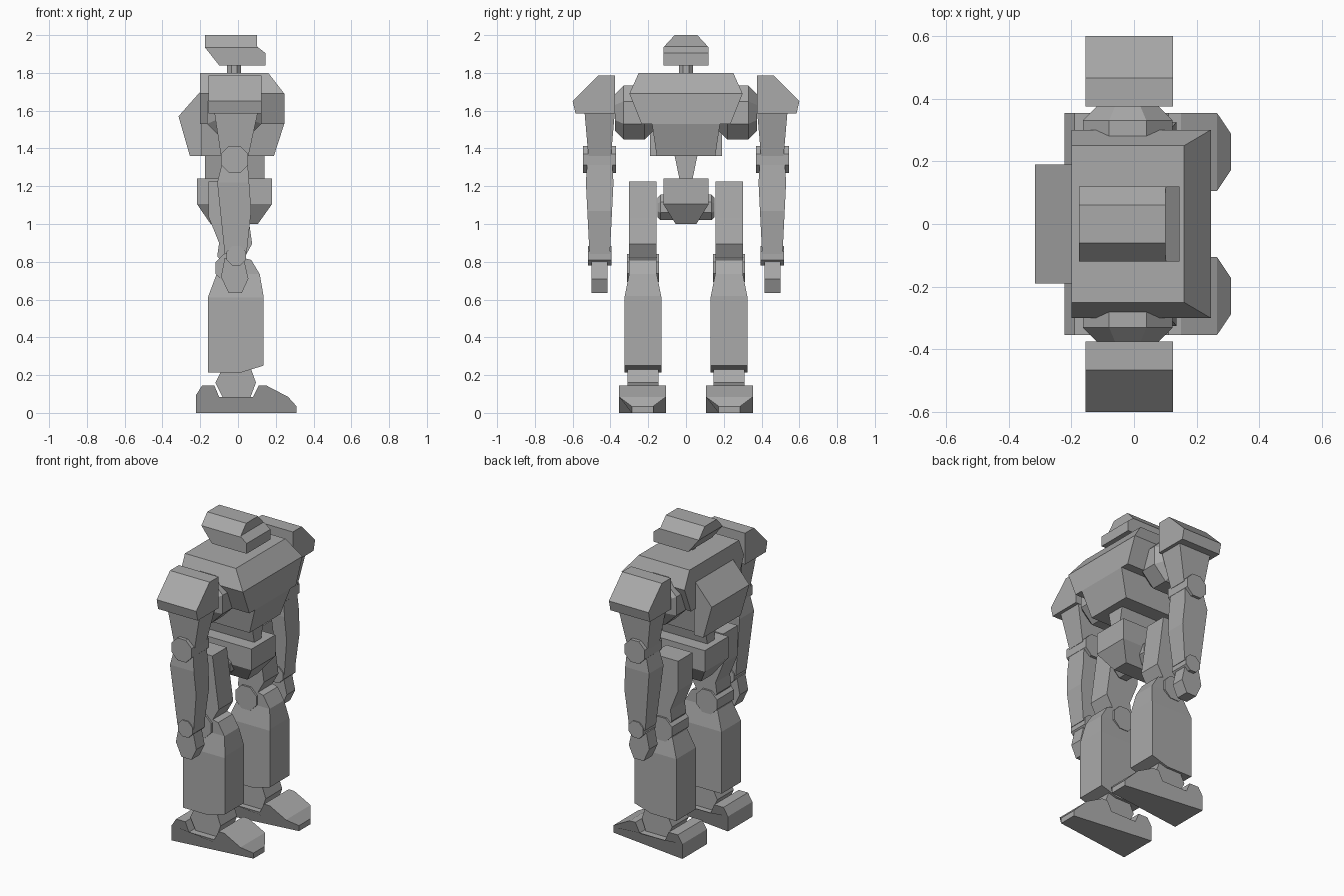
import bpy, bmesh, math
from mathutils import Matrix, Vector

default_cube = bpy.data.objects.get("Cube")
if default_cube:
    bpy.data.objects.remove(default_cube, do_unlink=True)

# One plain grey for every part
grey = bpy.data.materials.new("plain grey")
grey.use_nodes = True
colour = (0.4, 0.4, 0.4, 1)
grey.diffuse_color = colour
grey.node_tree.nodes["Principled BSDF"].inputs["Base Color"].default_value = colour


def finish(name, bm):
    """Turn a bmesh into a flat shaded object."""
    bmesh.ops.recalc_face_normals(bm, faces=bm.faces[:])
    mesh = bpy.data.meshes.new(name)
    bm.to_mesh(mesh)
    bm.free()
    mesh.materials.append(grey)
    obj = bpy.data.objects.new(name, mesh)
    bpy.context.collection.objects.link(obj)
    return obj


def width_at(height, widths):
    """Interpolate half width from (height, half width) stations, low to high."""
    if height <= widths[0][0]:
        return widths[0][1]
    for (low, a), (high, b) in zip(widths, widths[1:]):
        if height <= high:
            return a + (b - a) * (height - low) / (high - low)
    return widths[-1][1]


def plate(name, profile, widths, centre=0.0, toe=None):
    """Extrude an x-z profile along y, with a half width that varies by height."""
    if not isinstance(widths, list):
        widths = [(0, widths)]
    bm = bmesh.new()
    face = bm.faces.new([bm.verts.new((x, -1, z)) for x, z in profile])
    moved = bmesh.ops.extrude_face_region(bm, geom=[face])["geom"]
    for vert in moved:
        if isinstance(vert, bmesh.types.BMVert):
            vert.co.y = 1
    for height, _ in widths:
        bmesh.ops.bisect_plane(bm, geom=bm.verts[:] + bm.edges[:] + bm.faces[:],
                               plane_co=(0, 0, height), plane_no=(0, 0, 1), dist=0.001)
    for vert in bm.verts:
        half = width_at(vert.co.z, widths)
        if toe and vert.co.x > toe[0]:
            half *= toe[1]
        vert.co.y = centre + half * vert.co.y
    return finish(name, bm)


def disc(name, x, y, z, radius, half, axis="Y", sides=8, bevel=0.0):
    """Low sided joint, optionally with chamfered rims."""
    bm = bmesh.new()
    bmesh.ops.create_cone(bm, cap_ends=True, segments=sides, radius1=radius,
                          radius2=radius, depth=2 * half,
                          matrix=Matrix.Rotation(math.pi / sides, 4, "Z"))
    if bevel:
        rims = [e for e in bm.edges if abs(e.verts[0].co.z - e.verts[1].co.z) < half]
        bmesh.ops.bevel(bm, geom=rims, offset=bevel, segments=1, affect="EDGES")
    turn = Matrix.Rotation(math.pi / 2, 4, "X") if axis == "Y" else Matrix()
    bm.transform(Matrix.Translation(Vector((x, y, z))) @ turn)
    return finish(name, bm)


# Head and neck
plate("head", [(-.175, 2), (.1, 2), (.1, 1.94), (.145, 1.905), (.145, 1.84),
               (-.1, 1.84), (-.175, 1.935)], [(1.935, .12), (2, .06)])
disc("neck", -.02, 0, 1.81, .04, .04, axis="Z")

# Torso
plate("chest", [(-.2, 1.8), (.16, 1.8), (.245, 1.69), (.245, 1.53), (-.2, 1.53)],
      [(1.53, .235), (1.69, .3), (1.8, .25)])
plate("belly", [(-.2, 1.53), (.245, 1.53), (.19, 1.36), (-.2, 1.36)],
      [(1.36, .155), (1.53, .18)])
plate("backpack", [(-.19, 1.7), (-.2, 1.7), (-.315, 1.57), (-.255, 1.36), (-.19, 1.36)], .19)
plate("waist", [(-.175, 1.37), (.14, 1.37), (.14, 1.23), (-.175, 1.23)],
      [(1.23, .033), (1.36, .06)])
plate("pelvis", [(-.217, 1.24), (.18, 1.24), (.18, 1.105), (.105, 1),
                 (-.145, 1), (-.217, 1.105)], [(1, .055), (1.105, .12)])
disc("hip_axle", -.03, 0, 1.088, .073, .15, bevel=.015)

# Limbs, one set on each side
for side, label in ((-1, "front"), (1, "back")):
    # Shoulder pad: a y-z outline pulled along x
    bm = bmesh.new()
    outline = [(.6, 1.65), (.465, 1.785), (.375, 1.785), (.375, 1.585), (.585, 1.585)]
    pad = bm.faces.new([bm.verts.new((-.155, side * y, z)) for y, z in outline])
    moved = bmesh.ops.extrude_face_region(bm, geom=[pad])["geom"]
    bmesh.ops.translate(bm, vec=(.28, 0, 0),
                        verts=[v for v in moved if isinstance(v, bmesh.types.BMVert)])
    finish(label + "_shoulder_pad", bm)
    disc(label + "_shoulder_joint", -.02, side * .275, 1.59, .155, .1, bevel=.045)

    # Arm
    arm = side * .457
    plate(label + "_upper_arm", [(-.125, 1.59), (.105, 1.59), (.055, 1.36), (-.09, 1.36)],
          [(1.36, .06), (1.59, .08)], arm)
    disc(label + "_elbow", -.018, arm, 1.342, .077, .087)
    plate(label + "_forearm", [(-.08, 1.34), (.05, 1.34), (.07, 1.07), (.045, .84),
                               (-.07, .84), (-.11, 1.22)],
          [(.86, .055), (1.22, .073), (1.34, .065)], arm)
    disc(label + "_wrist", -.01, arm, .832, .056, .063)
    plate(label + "_hand", [(-.07, .82), (.03, .82), (.055, .71), (.02, .635),
                            (-.05, .635), (-.09, .72)], .042, arm)

    # Leg
    leg = side * .228
    plate(label + "_thigh", [(-.155, 1.225), (.03, 1.225), (.055, 1.035), (.075, .895),
                             (.03, .815), (-.06, .76), (-.11, .83), (-.1, .9),
                             (-.155, 1.035)], .073, leg)
    disc(label + "_knee", -.045, leg, .768, .08, .085)
    plate(label + "_shin", [(-.16, .61), (-.115, .73), (.03, .82), (.07, .81), (.115, .735),
                            (.135, .62), (.135, .25), (.02, .215), (-.16, .215)],
          [(.61, .098), (.735, .073)], leg)
    plate(label + "_ankle", [(-.085, .23), (-.12, .16), (-.08, .08), (.065, .08),
                             (.095, .16), (.07, .23)], .083, leg)
    plate(label + "_foot", [(-.222, 0), (-.222, .095), (-.19, .145), (-.125, .145),
                            (-.1, .085), (.08, .085), (.11, .145), (.15, .145),
                            (.265, .085), (.31, .035), (.31, 0)],
          .124, side * .23, toe=(.3, .46))
